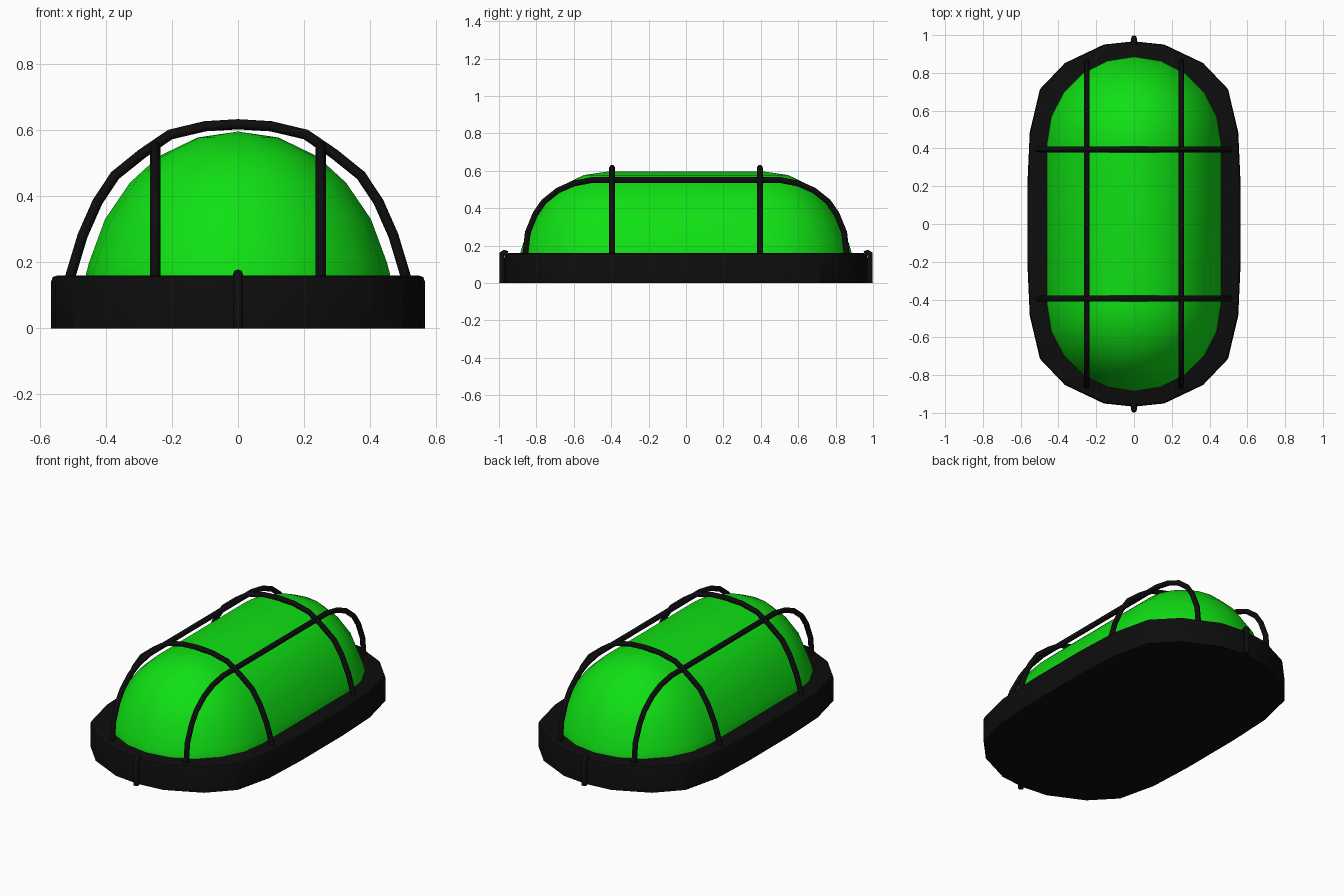
import bpy, bmesh, math

if "Cube" in bpy.data.objects:
    bpy.data.objects.remove(bpy.data.objects["Cube"])


def material(name, rgb):
    m = bpy.data.materials.new(name)
    m.diffuse_color = (*rgb, 1)
    m.use_nodes = True
    m.node_tree.nodes["Principled BSDF"].inputs["Base Color"].default_value = m.diffuse_color
    return m


BLACK = material("black_plastic", (0.004, 0.004, 0.004))
GREEN = material("green_glass", (0.005, 0.75, 0.007))


def loft(name, rings, mat, angle):
    """Skin a stack of equal-length closed rings and cap both ends."""
    bm = bmesh.new()
    loops = [[bm.verts.new(p) for p in r] for r in rings]
    n = len(rings[0])
    for a, b in zip(loops, loops[1:]):
        for i in range(n):
            j = (i + 1) % n
            bm.faces.new((a[i], a[j], b[j], b[i]))
    bm.faces.new(loops[0][::-1])
    bm.faces.new(loops[-1])
    bmesh.ops.remove_doubles(bm, verts=bm.verts, dist=0.0005)
    bmesh.ops.recalc_face_normals(bm, faces=bm.faces)
    me = bpy.data.meshes.new(name)
    bm.to_mesh(me)
    bm.free()
    ob = bpy.data.objects.new(name, me)
    bpy.context.collection.objects.link(ob)
    me.materials.append(mat)
    bpy.ops.object.select_all(action='DESELECT')
    ob.select_set(True)
    bpy.context.view_layer.objects.active = ob
    bpy.ops.object.shade_smooth_by_angle(angle=math.radians(angle))
    return ob


def bar(name, pts, radius=0.0155):
    """Round wire following a polyline."""
    cu = bpy.data.curves.new(name, 'CURVE')
    cu.dimensions = '3D'
    cu.bevel_depth = radius
    cu.bevel_resolution = 2
    cu.use_fill_caps = True
    sp = cu.splines.new('POLY')
    sp.points.add(len(pts) - 1)
    for p, co in zip(sp.points, pts):
        p.co = (*co, 1)
    cu.materials.append(BLACK)
    ob = bpy.data.objects.new(name, cu)
    bpy.context.collection.objects.link(ob)


def mirrored(half):
    """Half profile (outside to middle) -> full profile."""
    return half + [(-a, z) for a, z in reversed(half) if a > 0]


# Base: faceted oval plate with a small rounded top edge
quarter = [(0.565, 0.2), (0.552, 0.485), (0.498, 0.714), (0.366, 0.852), (0.16, 0.95)]
right = [(x, -y) for x, y in reversed(quarter)] + quarter
outline = right + [(0, 0.967)] + [(-x, -y) for x, y in right] + [(0, -0.967)]


def base_ring(inset, z):
    return [(x * (1 - inset / 0.565), y * (1 - inset / 0.967), z) for x, y in outline]


loft("base", [base_ring(i, z) for i, z in
              [(0, 0), (0, 0.142), (0.005, 0.155), (0.018, 0.16)]], BLACK, 30)

# Dome: half-capsule cover
SEG, END = 10, 0.425


def dome_ring(w, z):
    ring = []
    for s in (1, -1):
        for i in range(SEG + 1):
            a = math.pi * i / SEG
            ring.append((s * w * math.cos(a), s * (END + w * math.sin(a)), z))
    return ring


profile = [(0.463, 0.12), (0.46, 0.163), (0.45, 0.2), (0.402, 0.33), (0.327, 0.44),
           (0.24, 0.52), (0.122, 0.577), (0.0, 0.595)]
loft("dome", [dome_ring(w, z) for w, z in profile], GREEN, 40)

# Cage: two cross hoops and two lengthwise bars
hoop = mirrored([(0.518, 0.11), (0.506, 0.16), (0.47, 0.28), (0.425, 0.382), (0.372, 0.462),
                 (0.29, 0.528), (0.205, 0.586), (0.1, 0.611), (0, 0.617)])
rail = mirrored([(0.862, 0.11), (0.857, 0.17), (0.846, 0.27), (0.805, 0.37), (0.76, 0.435),
                 (0.685, 0.495), (0.6, 0.532), (0.5, 0.551)])
for s, side in ((-1, "a"), (1, "b")):
    bar("cross_hoop_" + side, [(x, s * 0.395, z) for x, z in hoop])
    bar("long_bar_" + side, [(s * 0.25, y, z) for y, z in rail])
    # End pins on the short sides
    bar("end_pin_" + side, [(0, s * 0.983, 0.0), (0, s * 0.983, 0.155),
                            (0, s * 0.972, 0.163), (0, s * 0.955, 0.155)])
